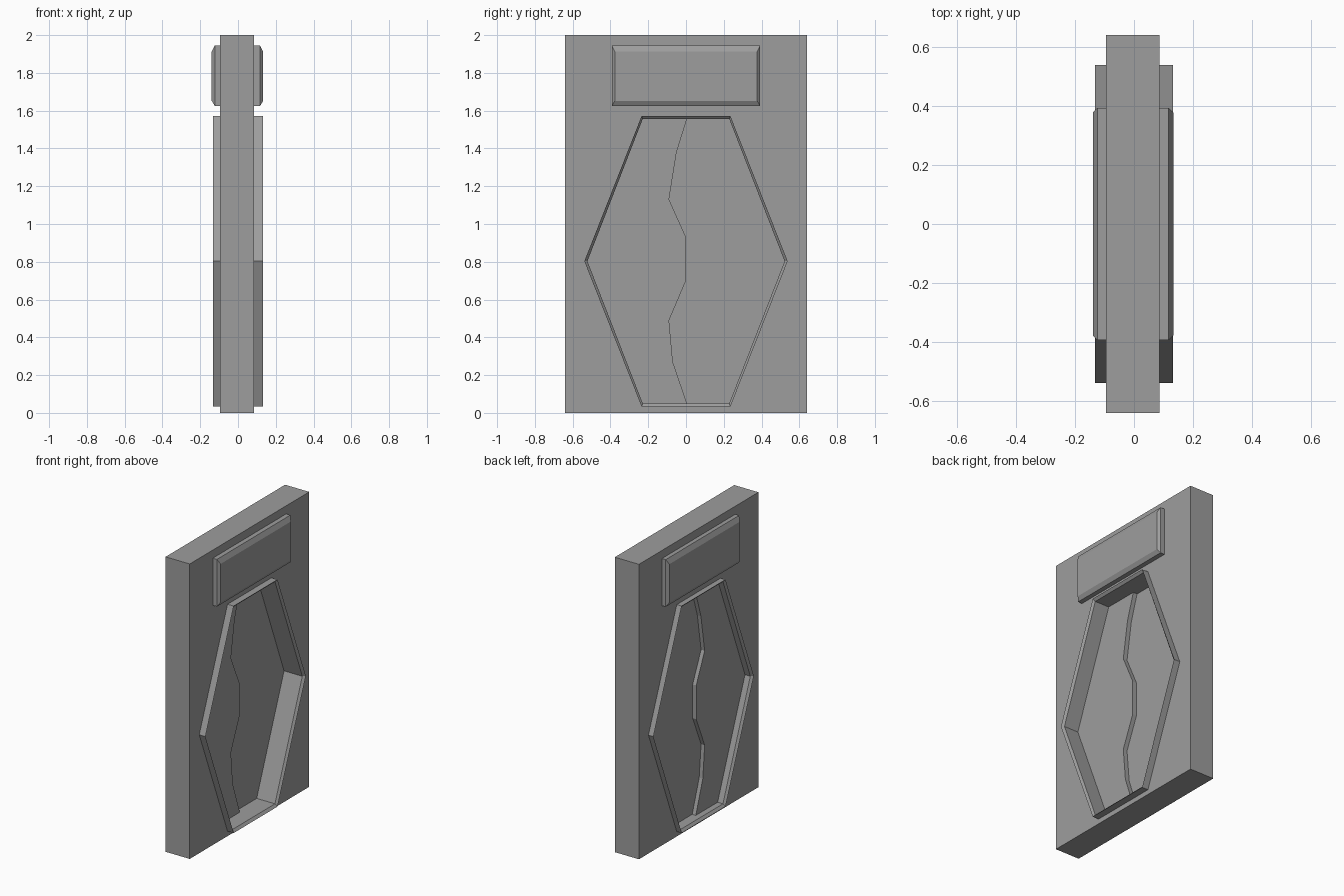
import bpy
import bmesh

if "Cube" in bpy.data.objects:
    bpy.data.objects.remove(bpy.data.objects["Cube"])

grey = bpy.data.materials.new("stone_grey")
grey.diffuse_color = (0.34, 0.34, 0.34, 1)
grey.use_nodes = True
grey.node_tree.nodes["Principled BSDF"].inputs["Base Color"].default_value = grey.diffuse_color


def build(name, loops, closed=False):
    """Skin a stack of matching loops; cap the ends, or join last to first."""
    bm = bmesh.new()
    rings = [[bm.verts.new(p) for p in loop] for loop in loops]
    n = len(rings[0])
    pairs = list(zip(rings, rings[1:]))
    if closed:
        pairs.append((rings[-1], rings[0]))
    else:
        bm.faces.new(rings[0])
        bm.faces.new(rings[-1])
    for a, b in pairs:
        for i in range(n):
            j = (i + 1) % n
            bm.faces.new((a[i], a[j], b[j], b[i]))
    bmesh.ops.recalc_face_normals(bm, faces=bm.faces)
    mesh = bpy.data.meshes.new(name)
    bm.to_mesh(mesh)
    bm.free()
    mesh.materials.append(grey)
    ob = bpy.data.objects.new(name, mesh)
    bpy.context.collection.objects.link(ob)
    return ob


def at(x, pts):
    return [(x, y, z) for y, z in pts]


def rect(hy, z0, z1):
    return [(-hy, z0), (hy, z0), (hy, z1), (-hy, z1)]


def hexagon(top, mid, z0, z1, zm=0.803):
    return [(-top, z0), (top, z0), (mid, zm), (top, z1), (-top, z1), (-mid, zm)]


# Wall slab with a hexagonal doorway cut through it
slab = build("wall_slab", [at(x, rect(0.64, 0, 2)) for x in (-0.095, 0.086)])
hole = hexagon(0.232, 0.531, 0.042, 1.564)
cutter = build("doorway_cutter", [at(x, hole) for x in (-0.3, 0.3)])
cutter.hide_render = True
cutter.hide_viewport = True
cut = slab.modifiers.new("doorway", "BOOLEAN")
cut.operation = "DIFFERENCE"
cut.solver = "EXACT"
cut.object = cutter

# Door frame running through the slab, with chamfered inner lips
outer = hexagon(0.235, 0.538, 0.033, 1.572)
inner = hexagon(0.229, 0.522, 0.05, 1.556)
build("door_frame", [at(-0.132, outer), at(0.132, outer),
                     at(0.117, inner), at(-0.117, inner)], closed=True)

# Two door leaves meeting along a jagged seam; one leaf is thicker
seam = [(0.005, 1.556), (-0.05, 1.38), (-0.09, 1.13), (0, 0.93),
        (0, 0.70), (-0.09, 0.49), (-0.07, 0.27), (0.005, 0.05)]
left = seam + [inner[0], inner[5], inner[4]]
right = seam + [inner[1], inner[2], inner[3]]
build("door_leaf_thick", [at(x, left) for x in (-0.077, 0.01)])
build("door_leaf_thin", [at(x, right) for x in (-0.05, -0.02)])

# Bevelled plates above the door on both sides
edge = rect(0.393, 1.625, 1.945)
face = rect(0.377, 1.652, 1.912)
for name, base, rim, front in (("plate_right", 0.08, 0.117, 0.133),
                               ("plate_left", -0.09, -0.123, -0.139)):
    build(name, [at(base, edge), at(rim, edge), at(front, face)])
